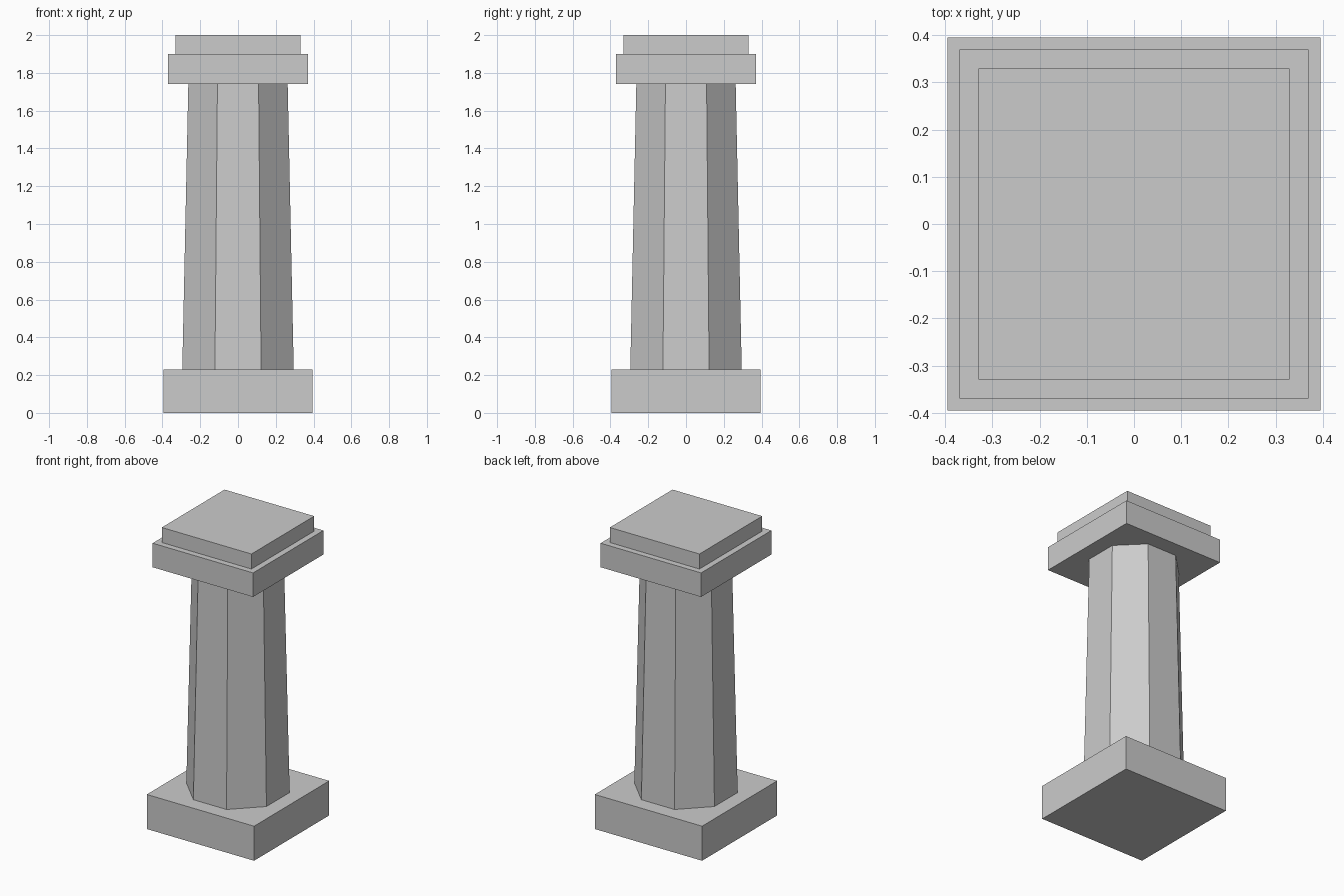
import bpy
import math

if "Cube" in bpy.data.objects:
    bpy.data.objects.remove(bpy.data.objects["Cube"])

stone = bpy.data.materials.new("grey_stone")
stone.diffuse_color = (0.6, 0.6, 0.6, 1.0)
stone.use_nodes = True
stone.node_tree.nodes["Principled BSDF"].inputs["Base Color"].default_value = stone.diffuse_color


def slab(name, width, z0, z1):
    """Square block between two heights."""
    bpy.ops.mesh.primitive_cube_add(size=1, location=(0, 0, (z0 + z1) / 2))
    ob = bpy.context.object
    ob.name = name
    ob.scale = (width, width, z1 - z0)
    bpy.ops.object.transform_apply(location=False, rotation=False, scale=True)
    ob.data.materials.append(stone)


def tapered_shaft(name, half_bottom, half_top, z0, z1):
    """Octagonal shaft with flat sides facing the axes."""
    k = 1 / math.cos(math.pi / 8)
    bpy.ops.mesh.primitive_cone_add(
        vertices=8, radius1=half_bottom * k, radius2=half_top * k,
        depth=z1 - z0, location=(0, 0, (z0 + z1) / 2),
        rotation=(0, 0, math.pi / 8))
    ob = bpy.context.object
    ob.name = name
    bpy.ops.object.transform_apply(location=False, rotation=True, scale=False)
    ob.data.materials.append(stone)


# Base, shaft and stepped capital
slab("base", 0.79, 0.0, 0.23)
tapered_shaft("shaft", 0.295, 0.263, 0.23, 1.74)
slab("capital", 0.74, 1.74, 1.90)
slab("top_slab", 0.66, 1.90, 2.0)
